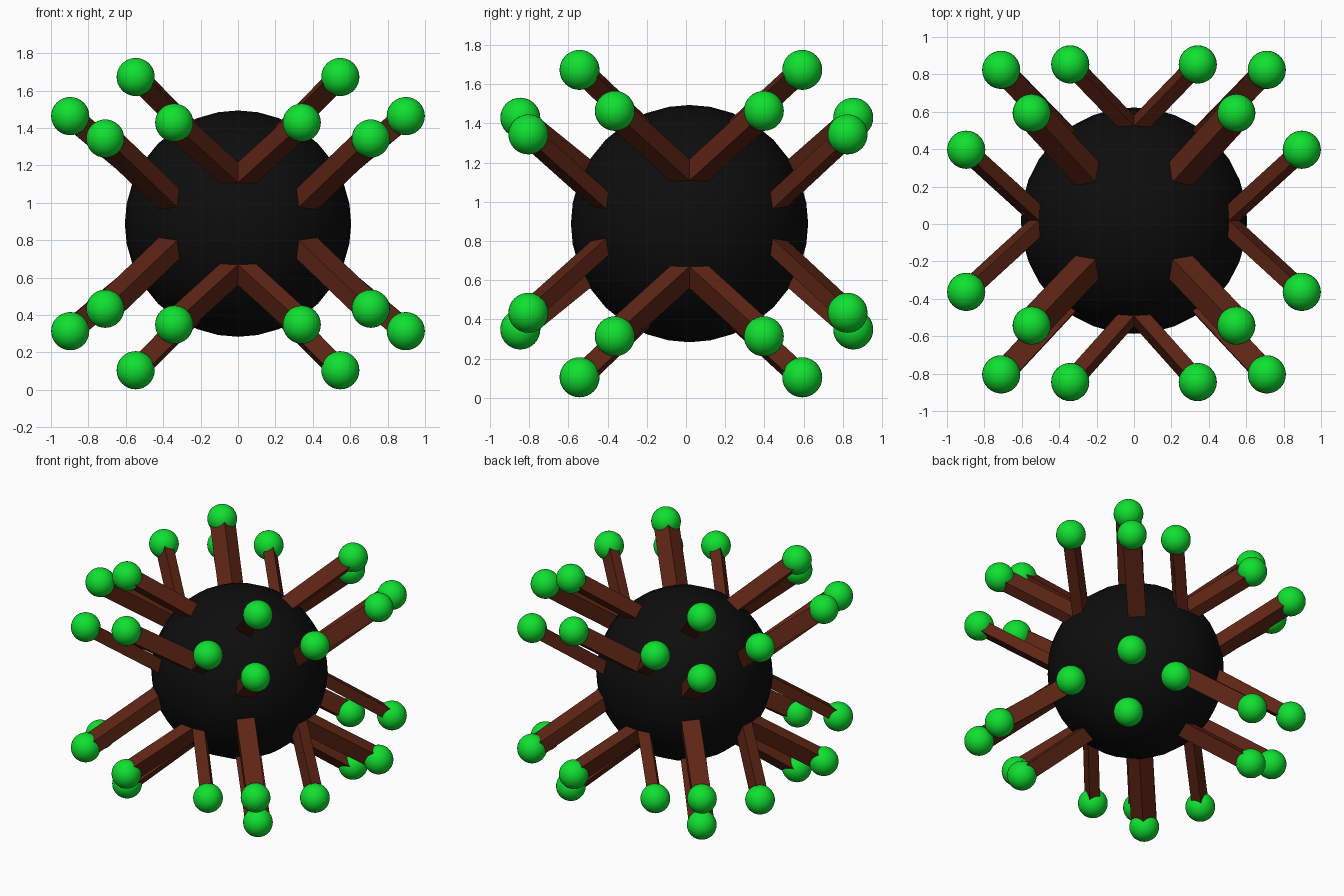
import bpy, bmesh, math
from itertools import product
from mathutils import Vector, Matrix

if "Cube" in bpy.data.objects:
    bpy.data.objects.remove(bpy.data.objects["Cube"])

R = 0.605
CENTRE = Vector((0, 0.018, 0.889))
BALL_R = 0.102


def material(name, rgb):
    m = bpy.data.materials.new(name)
    m.diffuse_color = (*rgb, 1)
    m.use_nodes = True
    m.node_tree.nodes["Principled BSDF"].inputs["Base Color"].default_value = m.diffuse_color
    return m


def finish(bm, name, mat, smooth):
    bmesh.ops.recalc_face_normals(bm, faces=bm.faces)
    for f in bm.faces:
        f.smooth = smooth
    mesh = bpy.data.meshes.new(name)
    bm.to_mesh(mesh)
    bm.free()
    mesh.materials.append(mat)
    ob = bpy.data.objects.new(name, mesh)
    bpy.context.collection.objects.link(ob)
    return ob


def on_sphere(p):
    """Project a point of the +-1 cube onto the body sphere."""
    w = [math.copysign(math.tan(math.pi / 4 * min(abs(c), 1) ** 1.08), c) for c in p]
    return Vector(w).normalized() * R


def patch(axis, col, row):
    """Corners of one quad of the body grid, in the positive octant."""
    pts = []
    for a, b in ((0, 0), (1, 0), (1, 1), (0, 1)):
        c = [(col + a) / 4, (row + b) / 4]
        c.insert(axis, 1.0)
        pts.append(on_sphere(c))
    return pts


black = material("black", (0.004, 0.004, 0.004))
brown = material("brown", (0.11, 0.018, 0.007))
green = material("green", (0.005, 0.75, 0.03))

# Body: a cube grid rounded into a sphere
bm = bmesh.new()
bmesh.ops.create_cube(bm, size=2)
bmesh.ops.subdivide_edges(bm, edges=bm.edges[:], cuts=7, use_grid_fill=True)
for v in bm.verts:
    v.co = on_sphere(v.co) + CENTRE
finish(bm, "body", black, True)

# Stalk groups: face axis, grid column, grid row, ball centre from body centre, y shift
GROUPS = {
    "upper": (2, 2, 2, (0.547, 0.568, 0.784), 0.025),
    "side": (0, 0, 2, (0.897, 0.380, 0.575), 0.017),
    "corner": (1, 3, 1, (0.710, 0.814, 0.455), 0.010),
    "end": (1, 0, 2, (0.341, 0.849, 0.540), 0.004),
}

for name, (axis, col, row, tip, shift) in GROUPS.items():
    stalks, balls = bmesh.new(), bmesh.new()
    quad = patch(axis, col, row)
    tip = Vector(tip)
    mid = sum(quad, Vector()) / 4
    run = tip - mid
    origin = Vector((0, shift, CENTRE.z))
    for s in product((1, -1), repeat=3):
        flip = Matrix.Diagonal(s)
        # Slanted four-sided stalk, rooted slightly inside the body
        root = [stalks.verts.new(flip @ (p - run * 0.1) + CENTRE) for p in quad]
        top = [stalks.verts.new(flip @ (p + run) + origin) for p in quad]
        stalks.faces.new(root)
        stalks.faces.new(top)
        for i in range(4):
            j = (i + 1) % 4
            stalks.faces.new((root[i], root[j], top[j], top[i]))
        # Ball at the tip
        bmesh.ops.create_uvsphere(balls, u_segments=32, v_segments=16, radius=BALL_R,
                                  matrix=Matrix.Translation(flip @ tip + origin))
    finish(stalks, name + "_stalks", brown, False)
    finish(balls, name + "_balls", green, True)
